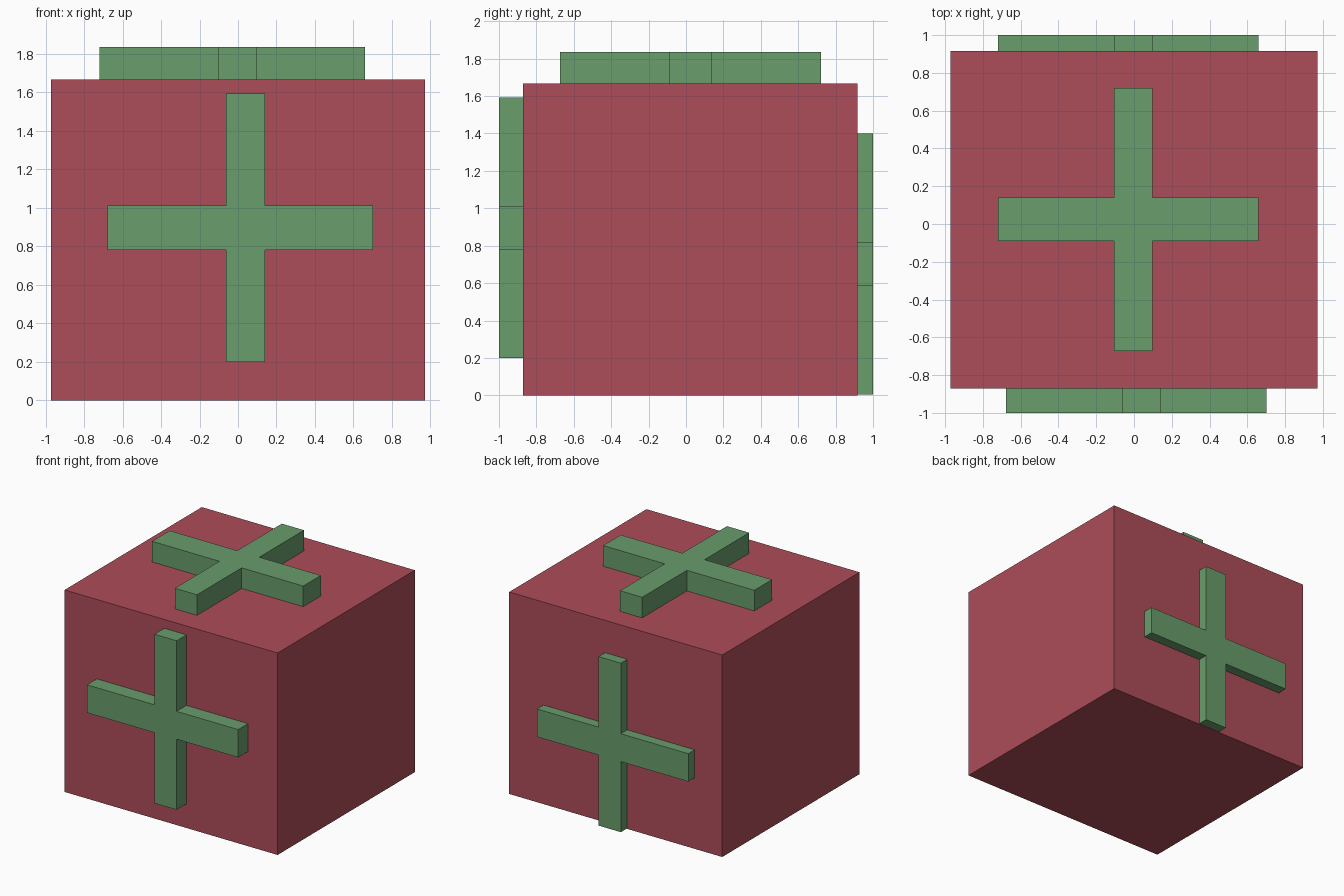
import bpy, bmesh
from math import pi

if "Cube" in bpy.data.objects:
    bpy.data.objects.remove(bpy.data.objects["Cube"])


def material(name, color):
    m = bpy.data.materials.new(name)
    m.diffuse_color = (*color, 1)
    m.use_nodes = True
    m.node_tree.nodes["Principled BSDF"].inputs["Base Color"].default_value = m.diffuse_color
    return m


red = material("red", (0.42, 0.075, 0.1))
green = material("green", (0.14, 0.34, 0.15))


def make_object(name, bm, mat):
    bmesh.ops.recalc_face_normals(bm, faces=bm.faces)
    mesh = bpy.data.meshes.new(name)
    bm.to_mesh(mesh)
    bm.free()
    mesh.materials.append(mat)
    ob = bpy.data.objects.new(name, mesh)
    bpy.context.collection.objects.link(ob)
    return ob


def box(name, lo, hi, mat):
    bm = bmesh.new()
    bmesh.ops.create_cube(bm, size=1)
    for v in bm.verts:
        v.co = [a + (c + 0.5) * (b - a) for a, b, c in zip(lo, hi, v.co)]
    return make_object(name, bm, mat)


def cross(name, loc, depth, upright):
    # plus-shaped outline around the crossing, extruded along local z
    l, r, w = -0.717, 0.663, 0.101
    t, h = 0.697, 0.115
    outline = [(l, -h), (-w, -h), (-w, -t), (w, -t), (w, -h), (r, -h),
               (r, h), (w, h), (w, t), (-w, t), (-w, h), (l, h)]
    bm = bmesh.new()
    face = bm.faces.new([bm.verts.new((x, y, 0)) for x, y in outline])
    ext = bmesh.ops.extrude_face_region(bm, geom=[face])
    verts = [g for g in ext["geom"] if isinstance(g, bmesh.types.BMVert)]
    bmesh.ops.translate(bm, verts=verts, vec=(0, 0, depth))
    ob = make_object(name, bm, green)
    ob.location = loc
    ob.rotation_euler.x = pi / 2 if upright else 0
    return ob


# Main block
box("block", (-0.972, -0.872, 0), (0.972, 0.916, 1.666), red)

# Raised crosses, sunk slightly into the block
cross("top_cross", (-0.004, 0.024, 1.656), 0.18, False)
cross("front_cross", (0.039, -0.862, 0.896), 0.138, True)
cross("back_cross", (-0.004, 1.0, 0.702), 0.094, True)
